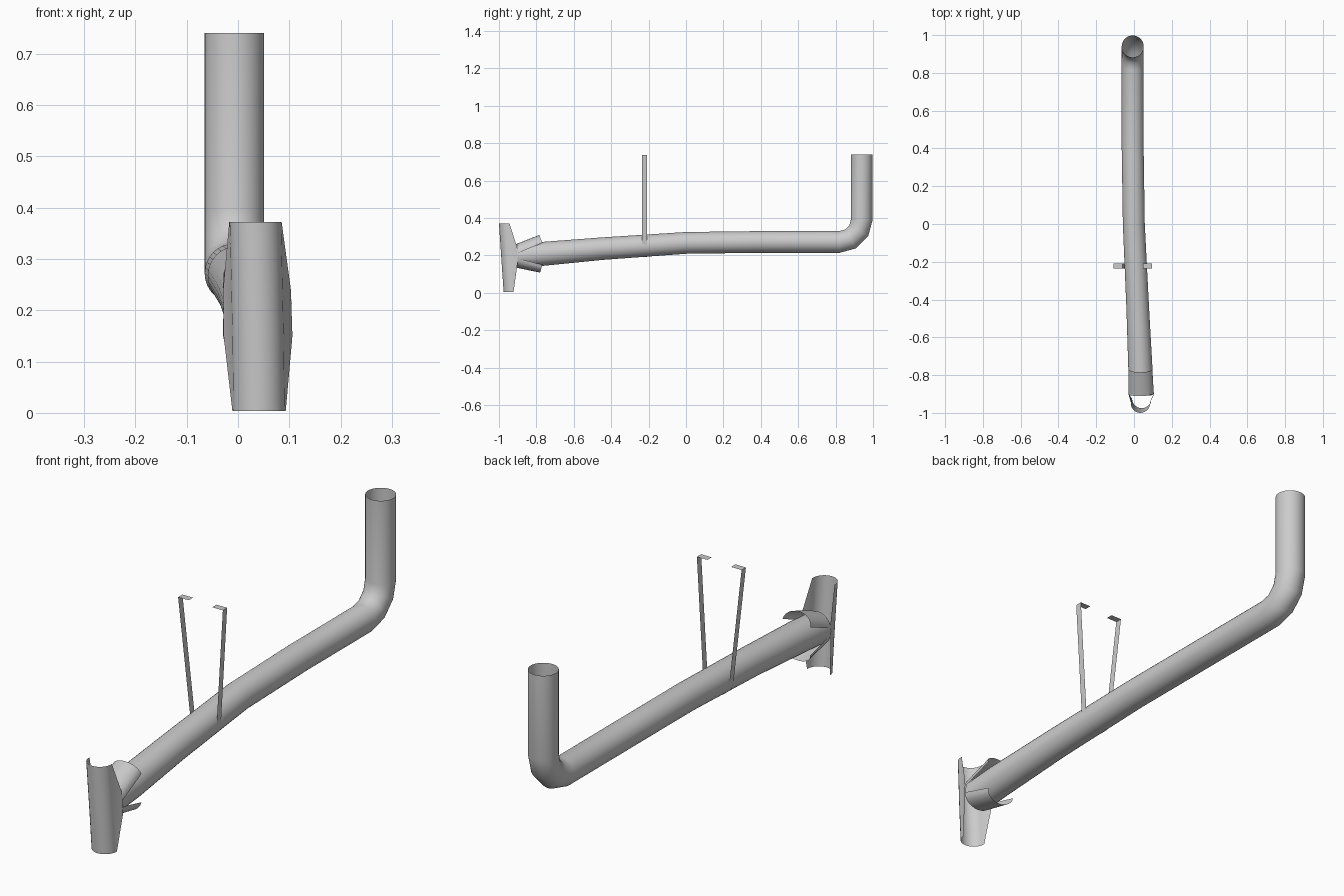
import bpy, math
from mathutils import Vector

if "Cube" in bpy.data.objects:
    bpy.data.objects.remove(bpy.data.objects["Cube"])


def loft(name, rows, closed=False):
    """Skin a sheet across rows of equal point count."""
    n = len(rows[0])
    verts = [tuple(p) for row in rows for p in row]
    faces = []
    for i in range(len(rows) - 1):
        for j in range(n if closed else n - 1):
            k = (j + 1) % n
            faces.append((i*n + j, i*n + k, (i+1)*n + k, (i+1)*n + j))
    me = bpy.data.meshes.new(name)
    me.from_pydata(verts, [], faces)
    ob = bpy.data.objects.new(name, me)
    bpy.context.collection.objects.link(ob)
    bpy.context.view_layer.objects.active = ob
    ob.select_set(True)
    bpy.ops.object.shade_smooth_by_angle(angle=math.radians(40))
    ob.select_set(False)
    return ob


# Main pipe: gently bent run, tight elbow, vertical riser (x, y, z, radius)
path = [(.035, -.905, .197, .064), (.034, -.77, .208, .064),
        (.020, -.45, .236, .060), (-.001, 0, .267, .058),
        (-.007, .4, .272, .058)]
for i in range(4):
    a = math.radians(30 * i)
    path.append((-.007, .82 + .12*math.sin(a), .392 - .12*math.cos(a), .058))
path.append((-.007, .94, .74, .058))

rings, N = [], 32
for i, (x, y, z, r) in enumerate(path):
    a, b = path[max(i-1, 0)], path[min(i+1, len(path)-1)]
    t = (Vector(b[:3]) - Vector(a[:3])).normalized()
    if i == len(path) - 1:
        t = Vector((0, 0, 1))
    side = (Vector((1, 0, 0)) - t * t.x).normalized()
    up = side.cross(t)
    rings.append([Vector((x, y, z)) + r*(math.cos(k*math.tau/N)*side
                  + math.sin(k*math.tau/N)*up) for k in range(N)])
loft("main_pipe", rings, closed=True)


# Saddle plate: half shell with flared wings at mid height
def saddle_row(z, cx, front, wing_y, half, r=.051):
    cy = front + r
    arc = [(cx - r*math.cos(math.pi*k/14), cy - r*math.sin(math.pi*k/14), z)
           for k in range(15)]
    return [(cx - half, wing_y, z)] + arc + [(cx + half, wing_y, z)]


loft("saddle_plate", [
    saddle_row(.372, .034, -1.0, -.944, .051),
    saddle_row(.24, .037, -.991, -.902, .066),
    saddle_row(.15, .039, -.985, -.902, .067),
    saddle_row(.004, .041, -.975, -.922, .052)])


# Collar flaps: shallow arched sheets lifting off the pipe, above and below
def flap(name, s, ends):
    rows = []
    for cx, y_apex, y_side, z_side, z_apex, half in ends:
        row = []
        for k in range(13):
            a = math.pi * k / 12
            h = math.sin(a)
            row.append((cx - half*math.cos(a), y_side + (y_apex - y_side)*h,
                        z_side + (z_apex - z_side)*h))
        rows.append(row)
    loft(name, rows)


flap("upper_flap", 1, [(.038, -.905, -.900, .212, .262, .067),
                       (.034, -.785, -.768, .267, .309, .063)])
flap("lower_flap", -1, [(.038, -.905, -.900, .185, .134, .067),
                        (.034, -.780, -.768, .150, .108, .063)])

# Hanger strap: flat band slung under the pipe, with inward top tabs
cx, cz, r = .008, .252, .0595
profile = [(-.06, .738), (-.108, .738)]
profile += [(cx - r*math.cos(math.pi*k/12), cz - r*math.sin(math.pi*k/12))
            for k in range(13)]
profile += [(.096, .738), (.048, .738)]
loft("hanger_strap", [[(x, y, z) for x, z in profile] for y in (-.236, -.208)])
